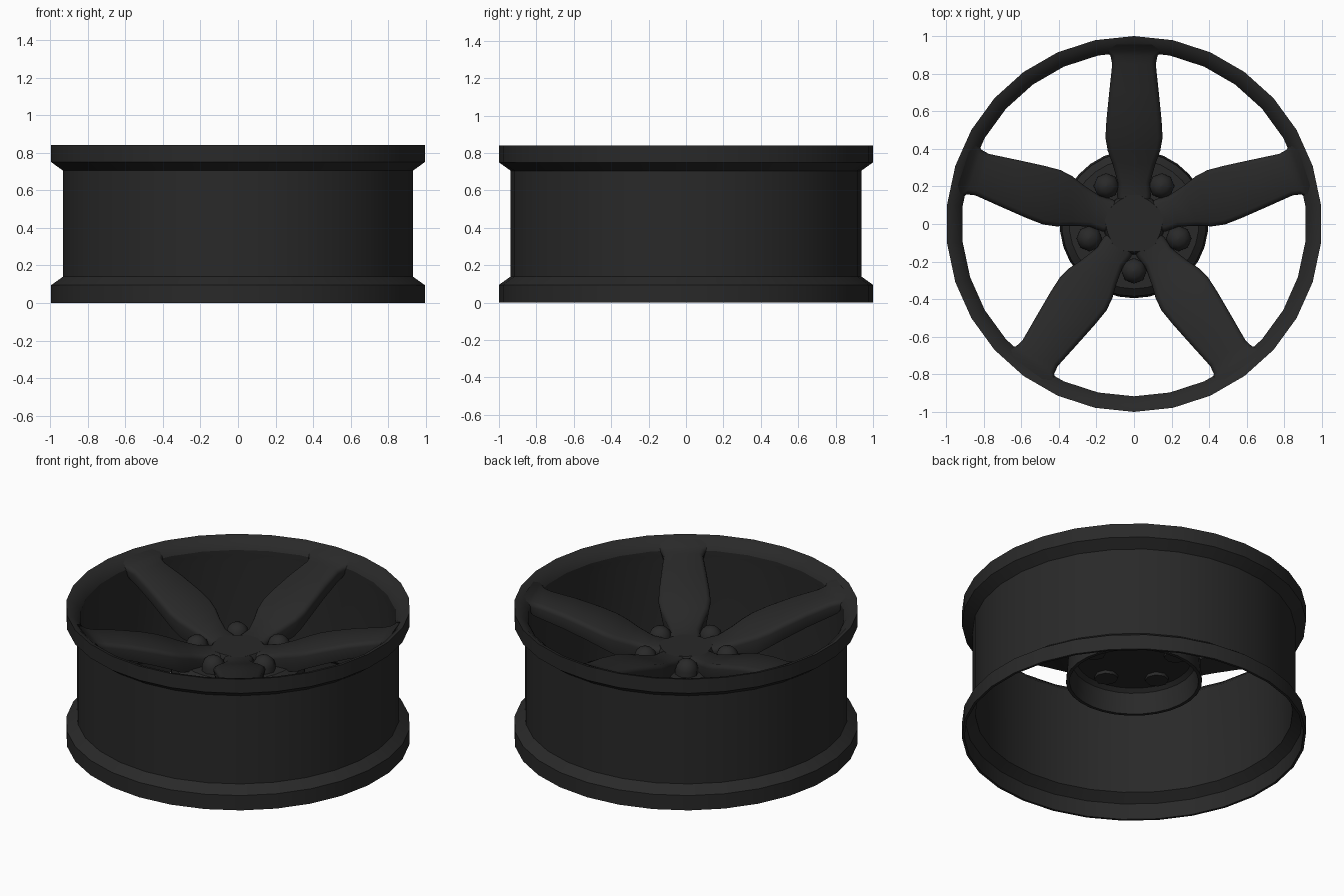
import bpy, bmesh, math
from mathutils import Matrix, Vector

if "Cube" in bpy.data.objects:
    bpy.data.objects.remove(bpy.data.objects["Cube"])

mat = bpy.data.materials.new("dark_grey")
mat.diffuse_color = (0.022, 0.022, 0.022, 1)
mat.use_nodes = True
mat.node_tree.nodes["Principled BSDF"].inputs["Base Color"].default_value = mat.diffuse_color
SPOKES = [math.radians(90 + 72 * k) for k in range(5)]
BOLTS = [math.radians(54 + 72 * k) for k in range(5)]


def finish(bm, name, angle=35):
    bmesh.ops.remove_doubles(bm, verts=bm.verts, dist=1e-5)
    bmesh.ops.recalc_face_normals(bm, faces=bm.faces)
    me = bpy.data.meshes.new(name)
    bm.to_mesh(me)
    bm.free()
    me.materials.append(mat)
    ob = bpy.data.objects.new(name, me)
    bpy.context.collection.objects.link(ob)
    bpy.ops.object.select_all(action='DESELECT')
    ob.select_set(True)
    bpy.context.view_layer.objects.active = ob
    bpy.ops.object.shade_smooth_by_angle(angle=math.radians(angle))
    return ob


def loft(bm, rings, wrap=False):
    """Skin a list of closed point rings."""
    vs = [[bm.verts.new(p) for p in ring] for ring in rings]
    n = len(vs[0])
    for a in range(len(vs) if wrap else len(vs) - 1):
        p, q = vs[a], vs[(a + 1) % len(vs)]
        for i in range(n):
            bm.faces.new((p[i], p[(i + 1) % n], q[(i + 1) % n], q[i]))
    if not wrap:
        bm.faces.new(vs[0])
        bm.faces.new(vs[-1])


def revolve(bm, profile, seg, wrap=False, at=(0, 0)):
    loft(bm, [[(at[0] + r * math.cos(math.pi / 2 + math.tau * k / seg),
                at[1] + r * math.sin(math.pi / 2 + math.tau * k / seg), z)
               for k in range(seg)] for r, z in profile], wrap)


# barrel with flared lips and sloped front ring
bm = bmesh.new()
revolve(bm, [(1, 0), (1, .095), (.937, .14), (.937, .705), (1, .75), (1, .84),
             (.972, .833), (.93, .797), (.917, .775), (.918, .745), (.922, .70),
             (.922, .145), (.98, .1), (.985, 0)], 30, wrap=True)
finish(bm, "rim_barrel", 30)

# hollow hub
bm = bmesh.new()
revolve(bm, [(.001, .53), (.345, .53), (.385, .495), (.395, .355),
             (.375, .355), (.36, .485), (.335, .505), (.001, .505)], 30)
finish(bm, "hub")

# spokes: distance, half width, top height, bottom height
sections = [(.09, .070, .588, .515), (.15, .090, .589, .515), (.22, .086, .598, .515),
            (.32, .114, .628, .515), (.39, .140, .653, .53), (.46, .152, .678, .565),
            (.55, .147, .708, .60), (.70, .132, .75, .65), (.85, .116, .782, .69),
            (.895, .125, .792, .71), (.922, .155, .803, .765), (.955, .19, .827, .795)]
bm = bmesh.new()
for ang in SPOKES:
    m = Matrix.Rotation(ang, 4, 'Z')
    rings = []
    for r, w, t, b in sections:
        half = [(w * .88, b), (w, t - .026), (w - .008, t - .009), (w - .025, t)]
        pts = half + [(-y, z) for y, z in reversed(half)]
        rings.append([m @ Vector((r, y, z)) for y, z in pts])
    loft(bm, rings)
finish(bm, "spokes", 50)

# star-shaped centre plate joining the spokes, with a flat top
bm = bmesh.new()
loft(bm, [[((n if k % 2 else s) * math.cos(math.pi / 2 + k * math.pi / 5),
            (n if k % 2 else s) * math.sin(math.pi / 2 + k * math.pi / 5), z) for k in range(10)]
          for n, s, z in [(.165, .19, .515), (.16, .185, .57), (.148, .17, .5895)]])
finish(bm, "centre_plate", 50)

# domed wheel bolts
bm = bmesh.new()
for a in BOLTS:
    revolve(bm, [(.001, .62), (.035, .612), (.058, .59), (.068, .56), (.068, .485), (.001, .485)],
            8, at=(.25 * math.cos(a), .25 * math.sin(a)))
finish(bm, "wheel_bolts", 50)
